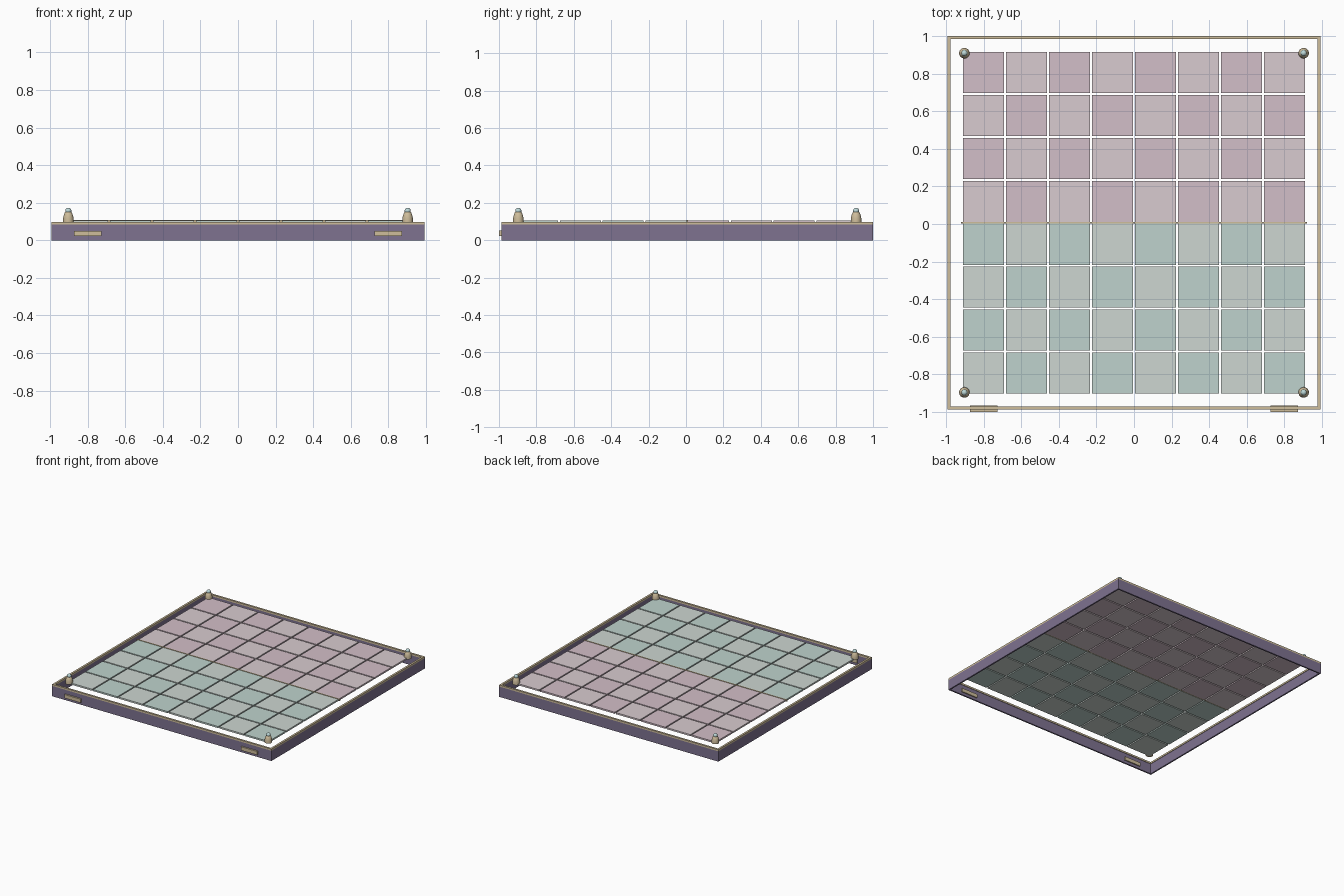
import bpy, bmesh
from mathutils import Matrix, Vector
from math import cos, sin, tau

if "Cube" in bpy.data.objects:
    bpy.data.objects.remove(bpy.data.objects["Cube"])


def mat(name, r, g, b):
    m = bpy.data.materials.new(name)
    m.diffuse_color = (r, g, b, 1)
    m.use_nodes = True
    m.node_tree.nodes["Principled BSDF"].inputs["Base Color"].default_value = m.diffuse_color
    return m


PURPLE = mat("purple", .21, .17, .28)
GOLD = mat("gold", .62, .51, .33)
TEAL = mat("teal", .50, .68, .68)
PINK = [mat("pink_light", .69, .60, .63), mat("pink", .65, .52, .58)]
GREEN = [mat("green_light", .61, .67, .64), mat("green", .52, .65, .61)]


def finish(name, bm, material):
    me = bpy.data.meshes.new(name)
    bm.to_mesh(me)
    bm.free()
    me.materials.append(material)
    ob = bpy.data.objects.new(name, me)
    bpy.context.collection.objects.link(ob)
    return ob


def box(name, lo, hi, material):
    lo, hi = Vector(lo), Vector(hi)
    bm = bmesh.new()
    bmesh.ops.create_cube(bm, size=1, matrix=Matrix.Translation((lo + hi) / 2)
                          @ Matrix.Diagonal((*(hi - lo), 1)))
    return finish(name, bm, material)


def ring(name, half, width, z0, z1, material):
    """Open square frame centred on the board."""
    bm = bmesh.new()
    corners = []
    for sx, sy in ((-1, -1), (1, -1), (1, 1), (-1, 1)):
        corners.append([bm.verts.new((sx * r, CY + sy * r, z)) for r, z in
                        ((half, z0), (half, z1), (half - width, z1), (half - width, z0))])
    for i in range(4):
        a, b = corners[i], corners[(i + 1) % 4]
        for k in range(4):
            bm.faces.new((a[k], b[k], b[(k + 1) % 4], a[(k + 1) % 4]))
    bmesh.ops.recalc_face_normals(bm, faces=bm.faces)
    return finish(name, bm, material)


def lathe(name, profile, x, y, material, n=24):
    bm = bmesh.new()
    rows = [[bm.verts.new((x + r * cos(tau * i / n), y + r * sin(tau * i / n), z))
             for i in range(n)] for r, z in profile]
    for a, b in zip(rows, rows[1:]):
        for i in range(n):
            bm.faces.new((a[i], a[(i + 1) % n], b[(i + 1) % n], b[i]))
    bm.faces.new(rows[0][::-1])
    bm.faces.new(rows[-1])
    return smooth(finish(name, bm, material))


def smooth(ob):
    bpy.ops.object.select_all(action='DESELECT')
    ob.select_set(True)
    bpy.context.view_layer.objects.active = ob
    bpy.ops.object.shade_smooth_by_angle(angle=0.6)
    return ob


CY = 0.0065      # board centre; the front plates shift the walls back
HALF = 0.9935

# Open frame and its trim
ring("frame_wall", HALF, 0.012, 0, 0.084, PURPLE)
ring("frame_trim", HALF, 0.016, 0.084, 0.098, GOLD)

# Checkered tiles, green in front and pink behind
PITCH, TILE = 0.2286, 0.2185
for row in range(8):
    for col in range(8):
        x, y = (col - 3.5) * PITCH, CY + (row - 3.5) * PITCH
        shades = GREEN if row < 4 else PINK
        h = TILE / 2
        box(f"tile_{row}_{col}", (x - h, y - h, 0.093), (x + h, y + h, 0.106),
            shades[(row + col) % 2])

# Dividing strip across the middle
box("divider_strip", (-0.92, CY - 0.004, 0.094), (0.92, CY + 0.004, 0.109), GOLD)

# Plates passing through the front wall
for side, x in (("left", -0.80), ("right", 0.80)):
    box(f"front_plate_{side}", (x - 0.074, -1.0, 0.022), (x + 0.074, -0.966, 0.051), GOLD)

# Corner posts with ball tops
POST = [(0.028, 0.097), (0.028, 0.117), (0.025, 0.132), (0.019, 0.148), (0.015, 0.152)]
for i, (sx, sy) in enumerate(((-1, -1), (1, -1), (1, 1), (-1, 1))):
    x, y = sx * 0.903, CY + sy * 0.903
    lathe(f"corner_post_{i}", POST, x, y, GOLD)
    bm = bmesh.new()
    bmesh.ops.create_uvsphere(bm, u_segments=20, v_segments=12, radius=0.0165,
                              matrix=Matrix.Translation((x, y, 0.157)))
    smooth(finish(f"corner_ball_{i}", bm, TEAL))
